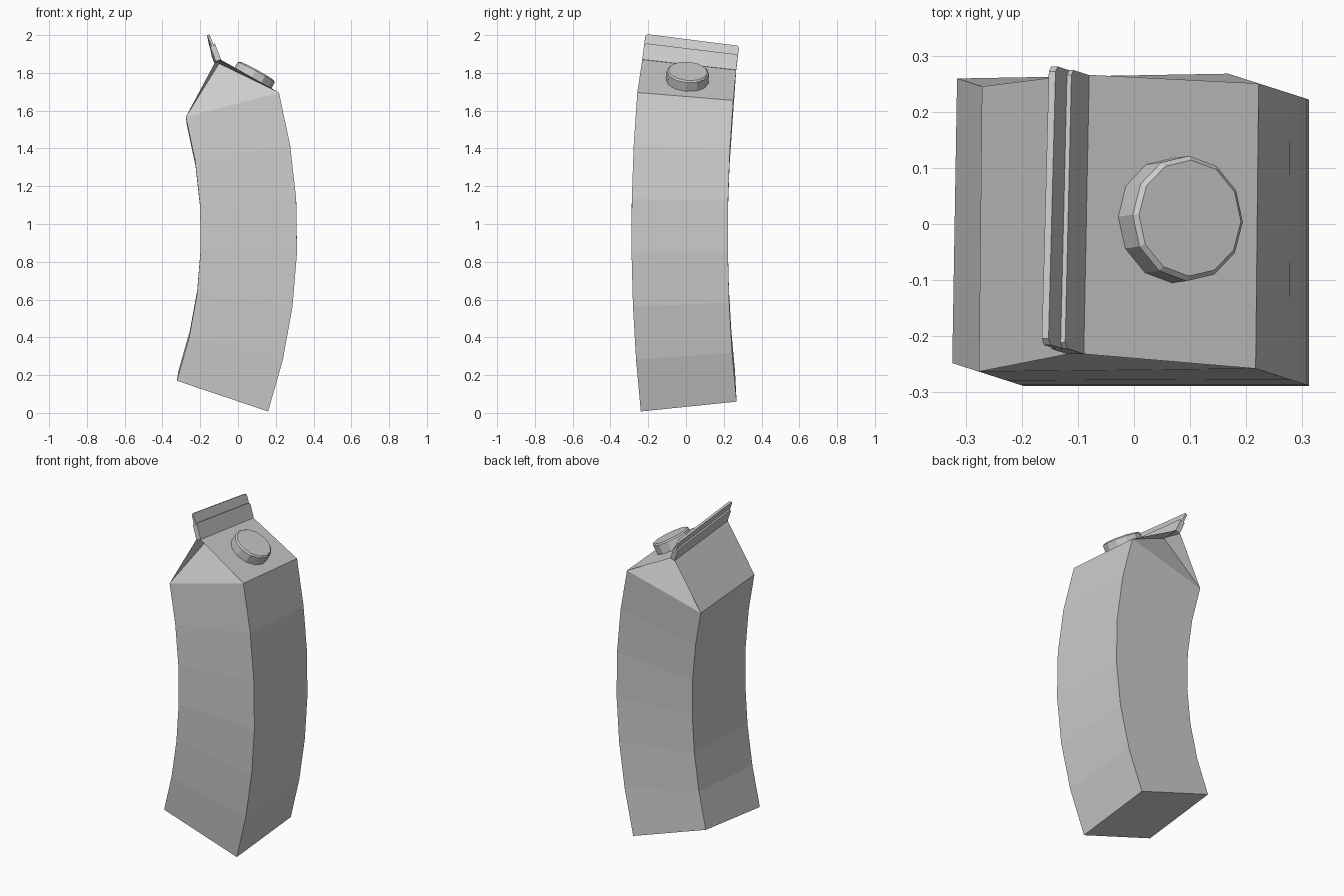
import bpy, bmesh, math
from mathutils import Vector, Matrix

if "Cube" in bpy.data.objects:
    bpy.data.objects.remove(bpy.data.objects["Cube"])

grey = bpy.data.materials.new("plain grey")
grey.use_nodes = True
colour = (0.6, 0.6, 0.6, 1)
grey.diffuse_color = colour
grey.node_tree.nodes["Principled BSDF"].inputs["Base Color"].default_value = colour

HALF, HEIGHT, RIDGE = 0.255, 1.52, 1.775
LEAN, CURL = 0.342, 0.403            # start angle and bend per unit of height
BASE = Vector((-0.078, 0.01, 0.115))
SIDE = Vector((0.952, -0.305, 0)).normalized()
ACROSS = Vector((-SIDE.y, SIDE.x, 0))
UP = Vector((0, 0, 1))


def bend(p):
    """Wrap a point of the straight carton onto a leaning arc."""
    p = Vector(p)
    angle = LEAN - CURL * p.z
    flat = Vector((p.x, p.y, 0))
    spine = BASE + (SIDE * (math.cos(angle) - math.cos(LEAN))
                    + UP * (math.sin(LEAN) - math.sin(angle))) / CURL
    return (spine + flat.dot(ACROSS) * ACROSS
            + flat.dot(SIDE) * (SIDE * math.cos(angle) - UP * math.sin(angle)))


def finish(name, bm):
    bmesh.ops.recalc_face_normals(bm, faces=bm.faces)
    mesh = bpy.data.meshes.new(name)
    bm.to_mesh(mesh)
    bm.free()
    mesh.materials.append(grey)
    obj = bpy.data.objects.new(name, mesh)
    bpy.context.collection.objects.link(obj)
    return obj


# Carton body: six bent segments and a gable with folded-in ends
bm = bmesh.new()
corners = [(-1, -1), (1, -1), (1, 1), (-1, 1)]
rings = [[bm.verts.new(bend((x * HALF, y * HALF, HEIGHT * i / 6))) for x, y in corners]
         for i in range(7)]
bm.faces.new(rings[0])
for low, high in zip(rings, rings[1:]):
    for i in range(4):
        j = (i + 1) % 4
        bm.faces.new((low[i], low[j], high[j], high[i]))
top = rings[-1]
ridge = [bm.verts.new(bend((0, y * 0.25, RIDGE))) for y in (-1, 1)]
fold = [bm.verts.new(bend((0, y * 0.13, RIDGE - 0.018))) for y in (-1, 1)]
bm.faces.new((top[1], top[2], ridge[1], ridge[0]))
bm.faces.new((top[3], top[0], ridge[0], ridge[1]))
for end, (a, b) in enumerate(((0, 1), (2, 3))):
    bm.faces.new((top[a], top[b], fold[end]))
    bm.faces.new((top[a], fold[end], ridge[end]))
    bm.faces.new((top[b], ridge[end], fold[end]))
# close the gap under the ridge where both slopes meet
finish("carton_body", bm)


# Sealed fin: thick lower band, thin upper band
def fin(name, thick, low, high, length):
    bm = bmesh.new()
    bmesh.ops.create_cube(bm, size=1)
    bmesh.ops.scale(bm, vec=(thick, length, high - low), verts=bm.verts)
    bmesh.ops.translate(bm, vec=(0, 0, (low + high) / 2), verts=bm.verts)
    rim = [e for e in bm.edges if abs(e.verts[0].co.x - e.verts[1].co.x) > thick / 2
           and e.verts[0].co.z > (low + high) / 2]
    bmesh.ops.bevel(bm, geom=rim, offset=0.01, segments=1, affect='EDGES')
    for v in bm.verts:
        v.co = bend(v.co)
    finish(name, bm)


fin("fin_lower_band", 0.03, RIDGE - 0.015, RIDGE + 0.075, 0.5)
fin("fin_upper_band", 0.013, RIDGE + 0.06, RIDGE + 0.13, 0.5)

# Screw cap standing square on the +x slope
eave, peak = bend((HALF, 0, HEIGHT)), bend((0, 0, RIDGE))
along = (eave - peak).normalized()
width = (bend((HALF, 1, HEIGHT)) - bend((HALF, -1, HEIGHT))).normalized()
normal = along.cross(width).normalized()
width = normal.cross(along)
bm = bmesh.new()
bmesh.ops.create_cone(bm, cap_ends=True, segments=12, radius1=0.112, radius2=0.112, depth=0.08)
rim = [e for e in bm.edges if all(v.co.z > 0 for v in e.verts)]
bmesh.ops.bevel(bm, geom=rim, offset=0.008, segments=1, affect='EDGES')
frame = Matrix((along, width, normal)).transposed().to_4x4()
frame.translation = peak.lerp(eave, 0.54) + normal * 0.02
bmesh.ops.transform(bm, matrix=frame, verts=bm.verts)
finish("screw_cap", bm)
